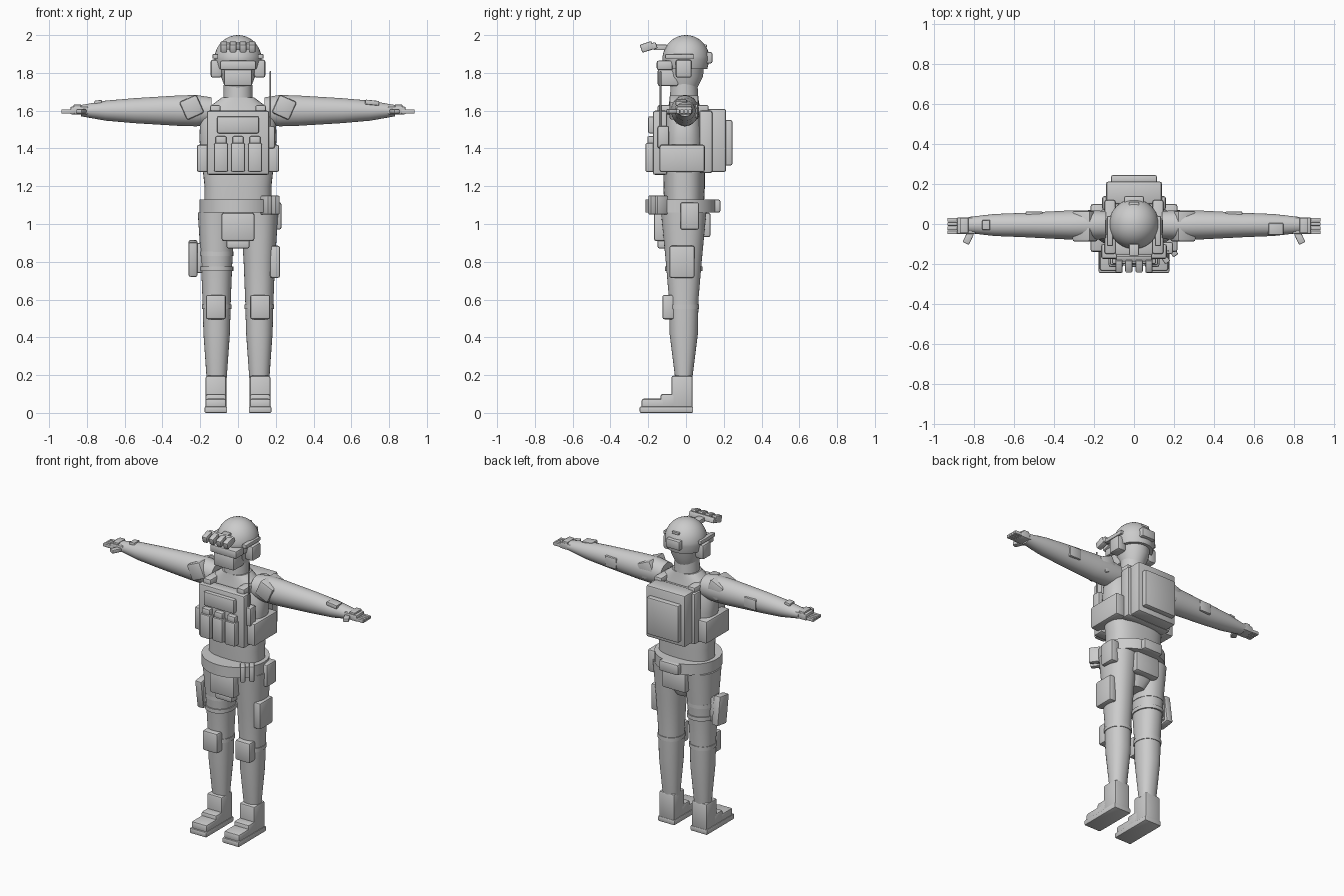
import bpy, bmesh
from math import sin, cos, pi, radians, copysign
from mathutils import Matrix, Euler, Vector

cube = bpy.data.objects.get("Cube")
if cube:
    bpy.data.objects.remove(cube, do_unlink=True)

grey = bpy.data.materials.new("plain_grey")
grey.use_nodes = True
tone = (.6, .6, .6, 1)
grey.diffuse_color = tone
for node in grey.node_tree.nodes:
    if node.type == 'BSDF_PRINCIPLED':
        node.inputs["Base Color"].default_value = tone

SIDES = {"left_": 1, "right_": -1}


def finish(name, bm):
    bmesh.ops.recalc_face_normals(bm, faces=bm.faces)
    mesh = bpy.data.meshes.new(name)
    bm.to_mesh(mesh)
    bm.free()
    mesh.materials.append(grey)
    mesh.shade_smooth()
    mesh.set_sharp_from_angle(angle=radians(35))
    bpy.context.collection.objects.link(bpy.data.objects.new(name, mesh))


def box(name, width, front, back, bottom, top, x=0, pitch=0, lean=0, yaw=0):
    """Box with rounded edges, centred at x and turned by angles in degrees."""
    size = Vector((width, back - front, top - bottom))
    centre = Vector((x, (front + back) / 2, (bottom + top) / 2))
    bm = bmesh.new()
    bmesh.ops.create_cube(bm, size=1)
    bmesh.ops.scale(bm, vec=size, verts=bm.verts)
    bmesh.ops.bevel(bm, geom=bm.edges[:], offset=min(.012, min(size) / 5),
                    segments=2, profile=.5, affect='EDGES')
    turn = Euler([radians(angle) for angle in (pitch, lean, yaw)]).to_matrix()
    bm.transform(Matrix.Translation(centre) @ turn.to_4x4())
    finish(name, bm)


def pair(name, x, lean=0, yaw=0, **shape):
    """The same box on both sides of the body."""
    for side, s in SIDES.items():
        box(side + name, x=s * x, lean=s * lean, yaw=s * yaw, **shape)


def loft(name, centre, rings, sideways=False, s=1, power=2, count=40):
    """Skin of rounded rings (position, radius, radius) along z, or along x if sideways."""
    bm = bmesh.new()
    loops = []
    for position, *radii in rings:
        loop = []
        for i in range(count):
            angle = 2 * pi * i / count
            a, b = (c + r * copysign(abs(wave) ** (2 / power), wave)
                    for c, r, wave in zip(centre, radii, (cos(angle), sin(angle))))
            co = (s * position, a, b) if sideways else (s * a, b, position)
            loop.append(bm.verts.new(co))
        loops.append(loop)
    for low, high in zip(loops, loops[1:]):
        for i in range(count):
            bm.faces.new((low[i - 1], low[i], high[i], high[i - 1]))
    bm.faces.new(loops[0])
    bm.faces.new(loops[-1])
    finish(name, bm)


# Torso, neck and head
middle = (0, -.01)
loft("torso", middle, [(1, .18, .1), (1.2, .177, .11), (1.45, .205, .11),
                       (1.55, .2, .1), (1.61, .165, .085), (1.67, .085, .075)], power=2.5)
loft("pelvis", middle, [(.87, .05, .07), (.93, .1, .1), (1.06, .19, .11)], power=2.5)
loft("neck", middle, [(1.6, .08, .08), (1.75, .075, .07)])
loft("head", middle, [(1.7, .06, .06), (1.78, .09, .1), (1.88, .1, .11)])

# Helmet shell and its fittings
brim, dome = 1.87, .125
shell = [(brim - .05, .9 * dome, .9 * dome)]
for step in range(12):
    angle = step * pi / 23
    shell.append((brim + .13 * sin(angle), dome * cos(angle), dome * cos(angle)))
loft("helmet", (0, 0), shell)
box("helmet_rear_block", width=.1, front=.09, back=.14, bottom=1.85, top=1.91)
box("helmet_crown_tab", width=.05, front=.08, back=.11, bottom=1.935, top=1.95)
pair("helmet_rail", x=.12, width=.03, front=-.11, back=.04, bottom=1.875, top=1.9)
pair("ear_cup", x=.115, width=.06, front=-.055, back=.03, bottom=1.775, top=1.87)
box("goggles", width=.19, front=-.155, back=-.07, bottom=1.815, top=1.865)
box("face_mask", width=.15, front=-.15, back=-.04, bottom=1.73, top=1.82)
box("visor_mount", width=.05, front=-.17, back=-.1, bottom=1.92, top=1.95)
box("visor_bridge", width=.18, front=-.185, back=-.155, bottom=1.925, top=1.96, pitch=20)
for side, s in SIDES.items():
    for place, x in {"inner": .026, "outer": .075}.items():
        box(f"{side}{place}_visor_tube", x=s * x, width=.036, front=-.24, back=-.175,
            bottom=1.915, top=1.96, pitch=18)

# Vest with front pouches
box("front_plate", width=.33, front=-.175, back=-.1, bottom=1.26, top=1.6)
box("chest_pouch", width=.22, front=-.2, back=-.16, bottom=1.48, top=1.57)
for place, x in {"right": -.09, "middle": 0, "left": .09}.items():
    box(place + "_magazine_pouch", x=x, width=.075, front=-.215, back=-.16,
        bottom=1.275, top=1.43)
    box(place + "_magazine_flap", x=x, width=.06, front=-.205, back=-.16,
        bottom=1.42, top=1.465)
pair("flank_pouch", x=.18, width=.076, front=-.14, back=.1, bottom=1.275, top=1.42)
pair("shoulder_strap", x=.12, width=.055, front=-.15, back=.12, bottom=1.58, top=1.63)
box("radio", x=.17, width=.05, front=-.15, back=-.09, bottom=1.4, top=1.52)
box("antenna", x=.172, width=.008, front=-.139, back=-.131, bottom=1.45, top=1.81)

# Backpack
box("back_plate", width=.32, front=.07, back=.14, bottom=1.27, top=1.6)
box("backpack", width=.28, front=.1, back=.213, bottom=1.275, top=1.61)
box("backpack_pocket", width=.23, front=.2, back=.245, bottom=1.31, top=1.55)

# Belt and hip gear
loft("belt", (0, -.025), [(height, .205, .19) for height in (1.06, 1.13)])
box("belt_rear_pouch", width=.14, front=.12, back=.183, bottom=1.06, top=1.13)
box("groin_flap", width=.174, front=-.17, back=-.09, bottom=.91, top=1.06)
box("groin_flap_tip", width=.12, front=-.15, back=-.08, bottom=.87, top=.92)
box("seat_flap", width=.17, front=.07, back=.13, bottom=.93, top=1.06)
box("hip_pouch", x=.2, width=.06, front=-.03, back=.07, bottom=.97, top=1.115)
box("front_belt_clip", x=.15, width=.03, front=-.2, back=-.13, bottom=1.05, top=1.15, yaw=35)
box("side_belt_clip", x=.19, width=.03, front=-.165, back=-.095, bottom=1.05, top=1.15, yaw=35)

# Arms, hands and shoulder armour
for side, s in SIDES.items():
    loft(side + "arm", (-.005, 1.6), [(.14, .07, .07), (.22, .074, .083), (.32, .073, .08),
                                      (.55, .061, .066), (.7, .055, .053), (.83, .04, .03)],
         sideways=True, s=s)
pair("shoulder_pad", x=.245, width=.1, front=-.088, back=.066, bottom=1.565, top=1.67, lean=24)
pair("elbow_pad", x=.5, width=.085, front=.03, back=.063, bottom=1.565, top=1.635)
pair("palm", x=.84, width=.095, front=-.05, back=.033, bottom=1.58, top=1.622)
pair("knuckle_guard", x=.85, width=.04, front=-.045, back=.03, bottom=1.615, top=1.632)
for n, finger in enumerate(("little", "ring", "middle", "index")):
    near = .03 - .021 * n
    pair(finger + "_finger", x=.9, width=.07, front=near - .018, back=near,
         bottom=1.585, top=1.606)
pair("thumb", x=.83, width=.035, front=-.1, back=-.04, bottom=1.585, top=1.608, yaw=25)
box("wrist_display", x=.71, width=.075, front=-.055, back=.005, bottom=1.63, top=1.655, lean=6)
box("wrist_watch", x=-.74, width=.04, front=-.03, back=.02, bottom=1.63, top=1.655, lean=-6)

# Legs with their straps
hip = (.113, -.012)
for side, s in SIDES.items():
    loft(side + "leg", hip, [(.18, .053, .045), (.42, .07, .075), (.6, .075, .078),
                             (.8, .083, .095), (1.06, .1, .12)], s=s, power=2.2)
    loft(side + "knee_strap", hip, [(height, .078, .081) for height in (.55, .575)],
         s=s, power=2.2)
for place, low in {"lower": .75, "upper": .83}.items():
    loft(place + "_holster_strap", hip,
         [(height, .088, .1) for height in (low, low + .025)], s=-1, power=2.2)
pair("knee_pad", x=.117, width=.106, front=-.125, back=-.06, bottom=.495, top=.625)

# Thigh gear
box("thigh_pouch", x=.196, width=.052, front=-.088, back=.045, bottom=.715, top=.885)
box("holster", x=-.238, width=.047, front=-.06, back=.035, bottom=.725, top=.91, pitch=8)
box("holster_mount", x=-.195, width=.05, front=-.045, back=.025, bottom=.74, top=.9)

# Boots
pair("boot_shaft", x=.117, width=.11, front=-.078, back=.035, bottom=.02, top=.197)
pair("boot_instep", x=.117, width=.11, front=-.135, back=-.04, bottom=.02, top=.1)
pair("boot_toe", x=.117, width=.11, front=-.235, back=-.05, bottom=.02, top=.075)
pair("boot_sole", x=.117, width=.12, front=-.245, back=.038, bottom=0, top=.034)
